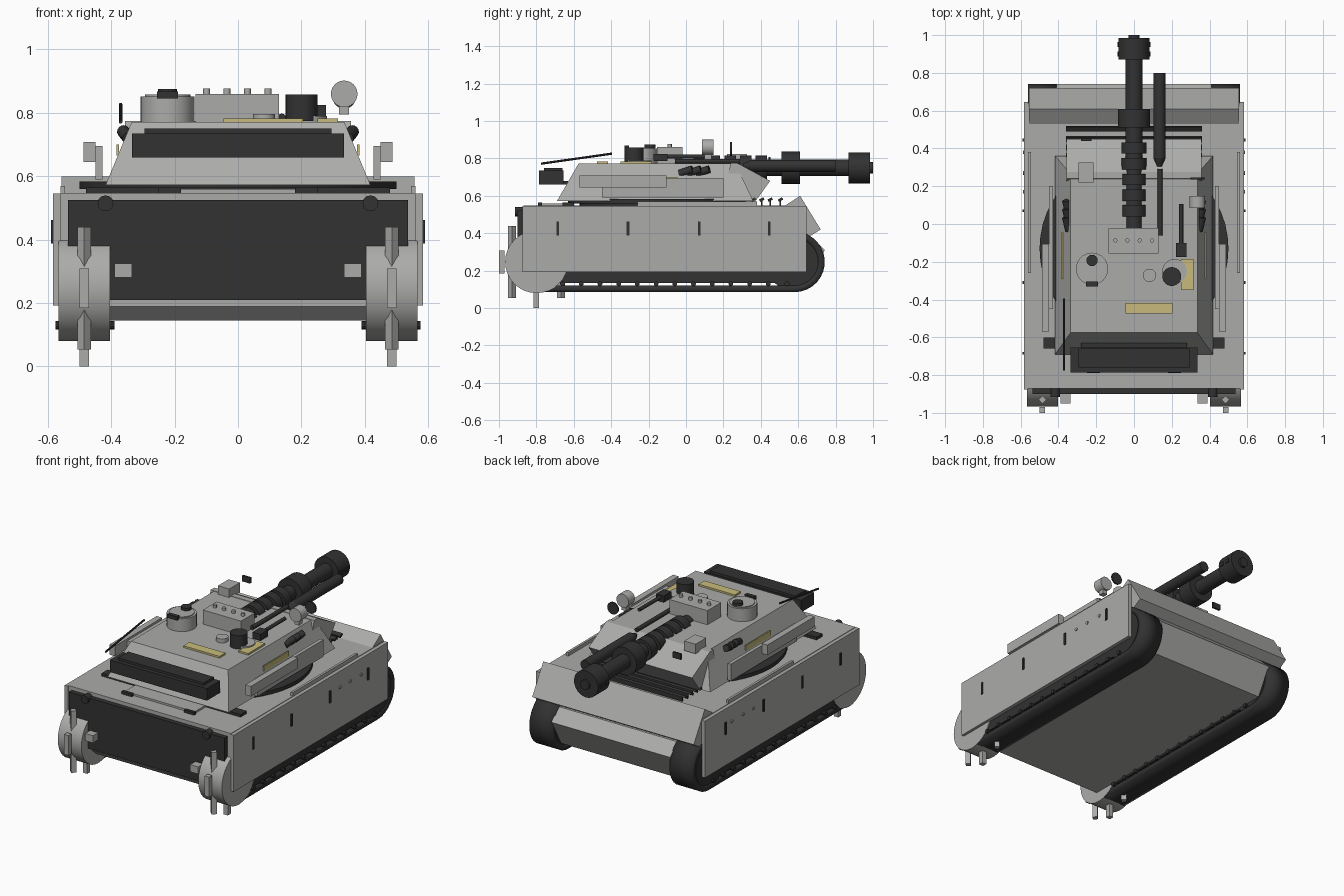
import bpy, bmesh, math
from mathutils import Vector, Matrix

if "Cube" in bpy.data.objects:
    bpy.data.objects.remove(bpy.data.objects["Cube"])


def material(name, r, g, b):
    m = bpy.data.materials.new(name)
    m.diffuse_color = (r, g, b, 1)
    m.use_nodes = True
    m.node_tree.nodes["Principled BSDF"].inputs["Base Color"].default_value = m.diffuse_color
    return m


GREY = material("armour grey", 0.41, 0.41, 0.40)
DARK = material("dark metal", 0.032, 0.032, 0.032)
KHAKI = material("khaki panel", 0.58, 0.50, 0.20)


def finish(name, bm, mat, mirror=False, smooth=False):
    bmesh.ops.recalc_face_normals(bm, faces=bm.faces)
    me = bpy.data.meshes.new(name)
    bm.to_mesh(me)
    bm.free()
    me.materials.append(mat)
    ob = bpy.data.objects.new(name, me)
    bpy.context.collection.objects.link(ob)
    if mirror:
        ob.modifiers.new("mirror", "MIRROR").use_axis = (True, False, False)
    if smooth:
        bpy.ops.object.select_all(action='DESELECT')
        ob.select_set(True)
        bpy.context.view_layer.objects.active = ob
        bpy.ops.object.shade_smooth_by_angle(angle=math.radians(35))
    return ob


def add_box(bm, c, s, rot=None):
    m = Matrix.Translation(c) @ (rot or Matrix()) @ Matrix.Diagonal((*s, 1))
    bmesh.ops.create_cube(bm, size=1, matrix=m)


def add_cyl(bm, p, q, r, n=24, r2=None):
    p, q = Vector(p), Vector(q)
    rot = (q - p).to_track_quat('Z', 'Y').to_matrix().to_4x4()
    bmesh.ops.create_cone(bm, cap_ends=True, segments=n, radius1=r, radius2=r if r2 is None else r2,
                          depth=(q - p).length, matrix=Matrix.Translation((p + q) / 2) @ rot)


def box(name, x, y, z, mat, mirror=False):
    bm = bmesh.new()
    add_box(bm, [(a + b) / 2 for a, b in (x, y, z)], [b - a for a, b in (x, y, z)])
    return finish(name, bm, mat, mirror)


def cyl(name, p, q, r, mat, n=24, mirror=False, r2=None):
    bm = bmesh.new()
    add_cyl(bm, p, q, r, n, r2)
    return finish(name, bm, mat, mirror, True)


def prism(name, profile, x0, x1, mat, mirror=False, smooth=False):
    # y-z profile extruded along x
    bm = bmesh.new()
    f = bm.faces.new([bm.verts.new((x0, y, z)) for y, z in profile])
    new = bmesh.ops.extrude_face_region(bm, geom=[f])["geom"]
    bmesh.ops.translate(bm, vec=(x1 - x0, 0, 0), verts=[v for v in new if isinstance(v, bmesh.types.BMVert)])
    return finish(name, bm, mat, mirror, smooth)


def arc(cy, r, start):
    return [(cy + r * math.cos(math.radians(start + 12 * i)), 0.247 + r * math.sin(math.radians(start + 12 * i)))
            for i in range(16)]


# Hull
box("upper_hull", (-0.56, 0.56), (-0.87, 0.64), (0.195, 0.548), GREY)
box("side_skirt", (0.56, 0.583), (-0.875, 0.645), (0.192, 0.545), GREY, True)
prism("lower_hull", [(-0.87, 0.22), (-0.87, 0.19), (-0.82, 0.145), (0.65, 0.145), (0.742, 0.31), (0.67, 0.38),
                     (0.62, 0.38)], -0.41, 0.41, GREY)
prism("glacis_plate", [(0.53, 0.548), (0.61, 0.60), (0.72, 0.42), (0.64, 0.37)], -0.557, 0.557, GREY)
box("rear_panel", (-0.537, 0.537), (-0.90, -0.86), (0.21, 0.525), DARK)
box("rear_tow_block", (0.335, 0.39), (-0.95, -0.89), (0.28, 0.325), GREY, True)
cyl("rear_lamp", (0.418, -0.915, 0.515), (0.418, -0.86, 0.515), 0.025, DARK, 12, True)
box("deck_rail", (0.545, 0.56), (-0.26, 0.38), (0.545, 0.57), GREY, True)
box("deck_grille", (-0.48, 0.48), (-0.66, -0.60), (0.545, 0.565), DARK)
box("deck_latch", (0.18, 0.25), (-0.79, -0.77), (0.545, 0.565), DARK, True)
box("engine_cover", (-0.24, 0.24), (-0.77, -0.66), (0.545, 0.56), GREY)
bm = bmesh.new()
for y in (0.36, 0.405, 0.45, 0.505):
    add_box(bm, (0, y, 0.58), (0.72, 0.026, 0.014), Matrix.Rotation(0.5, 4, 'X'))
    add_box(bm, (0, y, 0.56), (0.66, 0.008, 0.035))
finish("front_louvres", bm, DARK)

# Skirt slots and bolts
bm = bmesh.new()
for y in (-0.685, -0.31, 0.07, 0.445):
    add_box(bm, (0.584, y, 0.425), (0.012, 0.014, 0.075))
finish("skirt_slots", bm, DARK, True)
bm = bmesh.new()
for y in (0.17, 0.27, 0.38):
    add_cyl(bm, (0.57, y, 0.445), (0.588, y, 0.445), 0.01, 10)
finish("skirt_bolts", bm, GREY, True)

# Tracks: hollow rounded belt, front idler, wheel row and cross pins
bm = bmesh.new()
rim = arc(0.58, 0.162, -90) + arc(-0.79, 0.16, 90)
ring = [[bm.verts.new((x, y, z)) for y, z in rim] for x in (0.405, 0.562)]
for i in range(len(rim)):
    bm.faces.new((ring[0][i - 1], ring[0][i], ring[1][i], ring[1][i - 1]))
belt = finish("track_belt", bm, DARK, True, True)
thick = belt.modifiers.new("thickness", "SOLIDIFY")
thick.thickness, thick.offset = 0.035, -1
cyl("front_idler", (0.406, 0.58, 0.247), (0.561, 0.58, 0.247), 0.155, DARK, 32, True)
box("wheel_row", (0.406, 0.56), (-0.72, 0.56), (0.134, 0.25), DARK, True)
bm = bmesh.new()
for i in range(13):
    add_cyl(bm, (0.39, -0.66 + i * 0.1, 0.13), (0.575, -0.66 + i * 0.1, 0.13), 0.013, 10)
finish("track_pins", bm, DARK, True, True)

# Rear sprockets with upright teeth
cyl("sprocket", (0.403, -0.80, 0.247), (0.566, -0.80, 0.247), 0.167, GREY, 32, True)
bm = bmesh.new()
for k in range(8):
    a = k * math.pi / 4
    turn = Matrix.Rotation(math.pi / 4 * (k % 2), 4, 'Z')
    add_box(bm, (0.485, -0.80 + 0.185 * math.cos(a), 0.247 + 0.185 * math.sin(a)), (0.03, 0.03, 0.124), turn)
finish("sprocket_teeth", bm, GREY, True)

# Turret
cyl("turret_ring", (0, -0.13, 0.56), (0, -0.13, 0.583), 0.5, DARK, 48)
cyl("turret_ring_base", (0, -0.13, 0.54), (0, -0.13, 0.56), 0.44, DARK, 48)
bm = bmesh.new()
low = [bm.verts.new((x, y, 0.572)) for x, y in ((-.418, -.69), (.418, -.69), (.418, .36), (-.418, .36))]
top = [bm.verts.new((x, y, 0.772)) for x, y in ((-.335, -.575), (.335, -.575), (.335, .265), (-.335, .265))]
bm.faces.new(low)
bm.faces.new(top)
for i in range(4):
    j = (i + 1) % 4
    bm.faces.new((low[i], low[j], top[j], top[i]))
finish("turret_body", bm, GREY)
prism("turret_front", [(0.19, 0.574), (0.24, 0.775), (0.275, 0.775), (0.45, 0.68), (0.37, 0.57)], -0.357, 0.357, GREY)
box("side_stowage", (0.45, 0.488), (-0.57, -0.105), (0.645, 0.708), GREY, True)
box("turret_side_plate", (0.428, 0.45), (-0.45, 0.20), (0.59, 0.695), GREY, True)
box("rear_bustle", (-0.335, 0.335), (-0.785, -0.655), (0.66, 0.735), DARK)
box("bustle_lid", (-0.295, 0.295), (-0.76, -0.66), (0.73, 0.75), DARK)
box("bustle_mount", (-0.28, 0.28), (-0.68, -0.63), (0.662, 0.68), DARK)
bm = bmesh.new()
for y in (0.0, 0.045, 0.09):
    add_cyl(bm, (0.345, y - 0.035, 0.72), (0.362, y + 0.035, 0.742), 0.02, 14)
finish("smoke_launchers", bm, DARK, True, True)

# Khaki panels
box("roof_panel", (-0.045, 0.205), (-0.475, -0.417), (0.77, 0.783), KHAKI)
box("hatch_panel", (0.25, 0.315), (-0.35, -0.185), (0.77, 0.783), KHAKI)
box("side_panel", (0.376, 0.384), (-0.29, -0.045), (0.665, 0.70), KHAKI, True)

# Roof fittings
cyl("cupola", (-0.222, -0.237, 0.765), (-0.222, -0.237, 0.852), 0.085, GREY, 32)
cyl("cupola_lid", (-0.222, -0.237, 0.85), (-0.222, -0.237, 0.858), 0.072, GREY, 32)
cyl("cupola_sight", (-0.222, -0.193, 0.855), (-0.222, -0.193, 0.875), 0.03, DARK, 16)
box("cupola_hinge", (-0.255, -0.19), (-0.33, -0.305), (0.845, 0.868), DARK)
box("roof_box", (-0.134, 0.129), (-0.155, -0.02), (0.765, 0.86), GREY)
bm = bmesh.new()
for x in (-0.099, -0.035, 0.03, 0.095):
    add_cyl(bm, (x, -0.087, 0.855), (x, -0.087, 0.877), 0.011, 12)
finish("roof_box_bolts", bm, GREY, False, True)
cyl("loader_hatch", (0.215, -0.25, 0.765), (0.215, -0.25, 0.79), 0.065, GREY)
cyl("loader_drum", (0.2, -0.278, 0.775), (0.2, -0.278, 0.858), 0.05, DARK)
cyl("roof_vent", (0.082, -0.272, 0.765), (0.082, -0.272, 0.797), 0.035, GREY)
cyl("machine_gun_barrel", (0.25, -0.12, 0.81), (0.25, 0.105, 0.81), 0.011, DARK, 12)
box("machine_gun_body", (0.223, 0.277), (-0.175, -0.10), (0.785, 0.825), DARK)
cyl("roof_rod", (0.138, -0.06, 0.785), (0.138, 0.29, 0.785), 0.013, DARK, 12)
cyl("searchlight", (0.335, 0.085, 0.86), (0.335, 0.147, 0.86), 0.042, GREY)
box("searchlight_stand", (0.318, 0.35), (0.10, 0.135), (0.795, 0.85), GREY)
cyl("searchlight_lens", (0.335, 0.235, 0.85), (0.335, 0.245, 0.85), 0.037, DARK)
box("sight_box", (-0.293, -0.215), (0.22, 0.325), (0.765, 0.825), GREY)
box("sight_lens", (-0.28, -0.225), (0.44, 0.452), (0.772, 0.808), DARK)
cyl("antenna", (-0.37, -0.775, 0.772), (-0.37, -0.395, 0.826), 0.006, DARK, 8)

# Main gun
bm = bmesh.new()
for y0, y1, r in ((-0.02, 0.9, 0.045), (0.51, 0.61, 0.086), (0.87, 0.985, 0.083), (0.97, 1.0, 0.03)):
    add_cyl(bm, (0, y0, 0.75), (0, y1, 0.75), r, 24)
for i in range(5):
    add_cyl(bm, (0, 0.04 + i * 0.083, 0.75), (0, 0.10 + i * 0.083, 0.75), 0.066, 24)
for y in (0.90, 0.95):
    add_box(bm, (0, y, 0.75), (0.175, 0.025, 0.025))
finish("main_gun", bm, DARK, False, True)
cyl("side_tube", (0.135, 0.35, 0.76), (0.135, 0.80, 0.76), 0.032, DARK)
cyl("side_tube_tip", (0.135, 0.305, 0.76), (0.135, 0.35, 0.76), 0.012, DARK, 24, False, 0.032)
